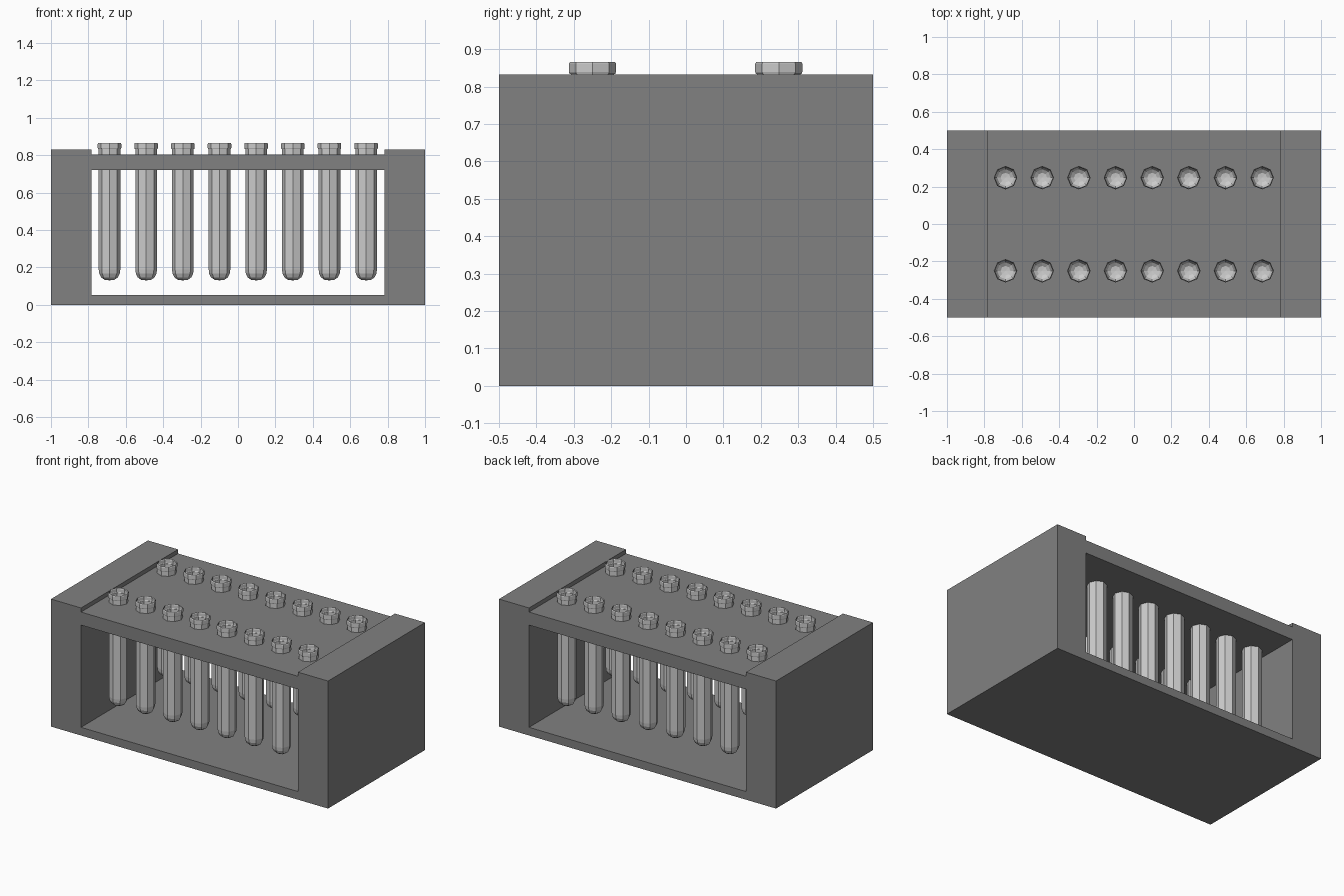
import bpy, bmesh
from math import cos, sin, pi

if "Cube" in bpy.data.objects:
    bpy.data.objects.remove(bpy.data.objects["Cube"])

SIDES = 8
TUBE_X = [-0.687 + 0.196 * i for i in range(8)]
TUBE_Y = (-0.25, 0.248)


def finish(name, bm):
    bmesh.ops.recalc_face_normals(bm, faces=bm.faces)
    mesh = bpy.data.meshes.new(name)
    bm.to_mesh(mesh)
    bm.free()
    obj = bpy.data.objects.new(name, mesh)
    bpy.context.collection.objects.link(obj)
    return obj


def extrude_profile(name, points, y0, y1):
    bm = bmesh.new()
    face = bm.faces.new([bm.verts.new((x, y0, z)) for x, z in points])
    ext = bmesh.ops.extrude_face_region(bm, geom=[face])
    moved = [v for v in ext["geom"] if isinstance(v, bmesh.types.BMVert)]
    bmesh.ops.translate(bm, verts=moved, vec=(0, y1 - y0, 0))
    bm.faces.ensure_lookup_table()
    return finish(name, bm)


def lathe(bm, profile, cx=0, cy=0):
    """Revolve (radius, z) points; radius 0 closes to a point."""
    rings = []
    for r, z in profile:
        if r == 0:
            rings.append([bm.verts.new((cx, cy, z))] * SIDES)
        else:
            rings.append([bm.verts.new((cx + r * cos(2 * pi * k / SIDES),
                                        cy + r * sin(2 * pi * k / SIDES), z))
                          for k in range(SIDES)])
    for a, b in zip(rings, rings[1:]):
        for k in range(SIDES):
            n = (k + 1) % SIDES
            bm.faces.new(list(dict.fromkeys((a[k], a[n], b[n], b[k]))))


def cut(obj, cutter):
    mod = obj.modifiers.new(cutter.name, 'BOOLEAN')
    mod.operation = 'DIFFERENCE'
    mod.solver = 'EXACT'
    mod.object = cutter
    cutter.hide_render = True
    cutter.hide_set(True)


# Rack body: block with a recessed top between the raised ends
rack = extrude_profile("rack", [(-1, 0), (1, 0), (1, 0.832), (0.783, 0.832),
                                (0.783, 0.805), (-0.783, 0.805),
                                (-0.783, 0.832), (-1, 0.832)], -0.5, 0.5)
dark = bpy.data.materials.new("dark_grey")
dark.diffuse_color = (0.22, 0.22, 0.22, 1)
dark.use_nodes = True
dark.node_tree.nodes["Principled BSDF"].inputs["Base Color"].default_value = dark.diffuse_color
rack.data.materials.append(dark)

# Open window running front to back
window = extrude_profile("window_cutter", [(-0.783, 0.053), (0.783, 0.053),
                                           (0.783, 0.72), (-0.783, 0.72)], -0.6, 0.6)
window.data.materials.append(dark)
cut(rack, window)

# Tube holes through the shelf
bm = bmesh.new()
for y in TUBE_Y:
    for x in TUBE_X:
        lathe(bm, [(0, 0.65), (0.06, 0.65), (0.06, 0.9), (0, 0.9)], x, y)
holes = finish("hole_cutter", bm)
holes.data.materials.append(dark)
cut(rack, holes)

# Thin-walled test tube with rounded bottom and flared lip
bm = bmesh.new()
lathe(bm, [(0, 0.131), (0.026, 0.134), (0.045, 0.147), (0.055, 0.167), (0.058, 0.19),
           (0.058, 0.834), (0.061, 0.834), (0.063, 0.839), (0.063, 0.861),
           (0.060, 0.866), (0.057, 0.860)])
tube = finish("test_tube", bm)
tube.location = (TUBE_X[0], TUBE_Y[0], 0)

# Remaining tubes in two rows of eight
for y in TUBE_Y:
    for x in TUBE_X:
        if (x, y) != (TUBE_X[0], TUBE_Y[0]):
            copy = tube.copy()
            copy.location = (x, y, 0)
            bpy.context.collection.objects.link(copy)
